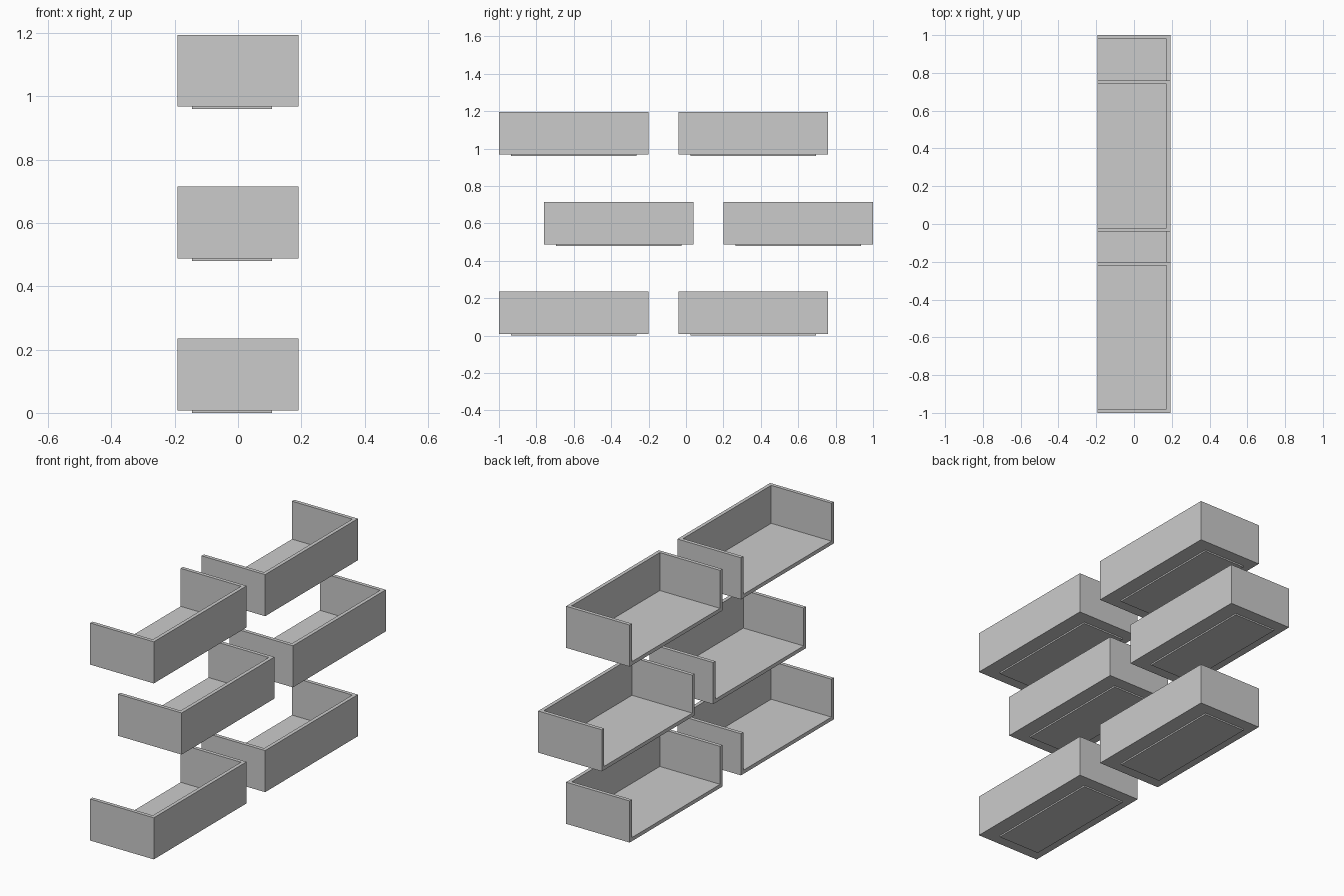
import bpy
import bmesh
from mathutils import Matrix, Vector

default = bpy.data.objects.get("Cube")
if default:
    bpy.data.objects.remove(default, do_unlink=True)

grey = bpy.data.materials.new("plain grey")
grey.use_nodes = True
colour = (0.6, 0.6, 0.6, 1)
grey.diffuse_color = colour
grey.node_tree.nodes["Principled BSDF"].inputs["Base Color"].default_value = colour

HALF_WIDTH, LENGTH, WALL = 0.192, 0.8, 0.02
PAD, HEIGHT, LEVEL = 0.008, 0.227, 0.48


def link(name, bm, location):
    mesh = bpy.data.meshes.new(name)
    bm.to_mesh(mesh)
    bm.free()
    mesh.materials.append(grey)
    obj = bpy.data.objects.new(name, mesh)
    obj.location = location
    bpy.context.collection.objects.link(obj)


def block(name, low, high, location):
    low, high = Vector(low), Vector(high)
    bm = bmesh.new()
    bmesh.ops.create_cube(bm, size=1, matrix=Matrix.Translation((low + high) / 2)
                          @ Matrix.Diagonal((*(high - low), 1)))
    link(name, bm, location)


def walls(name, bottom, top, location):
    # U-shaped outline, open towards -x, extruded upwards
    w, e = HALF_WIDTH, LENGTH / 2
    i = e - WALL
    outline = [(-w, -e), (w, -e), (w, e), (-w, e),
               (-w, i), (w - WALL, i), (w - WALL, -i), (-w, -i)]
    bm = bmesh.new()
    face = bm.faces.new([bm.verts.new((x, y, bottom)) for x, y in outline])
    up = bmesh.ops.extrude_face_region(bm, geom=[face])["geom"]
    bmesh.ops.translate(bm, vec=(0, 0, top - bottom),
                        verts=[v for v in up if isinstance(v, bmesh.types.BMVert)])
    bmesh.ops.recalc_face_normals(bm, faces=bm.faces)
    link(name, bm, location)


def tray(label, y, z):
    spot = (0, y, z)
    e = LENGTH / 2
    floor = PAD + WALL
    block(label + "_foot_pad", (-0.145, -0.335, 0), (0.108, 0.335, PAD), spot)
    block(label + "_floor", (-HALF_WIDTH, -e, PAD), (HALF_WIDTH, e, floor), spot)
    walls(label + "_walls", floor, PAD + HEIGHT, spot)


# Three levels of two trays, the middle level shifted backwards
for level, name in enumerate(("lower", "middle", "upper")):
    shift = 0.24 if level == 1 else 0
    tray(name + "_front_tray", -0.6 + shift, level * LEVEL)
    tray(name + "_back_tray", 0.36 + shift, level * LEVEL)
